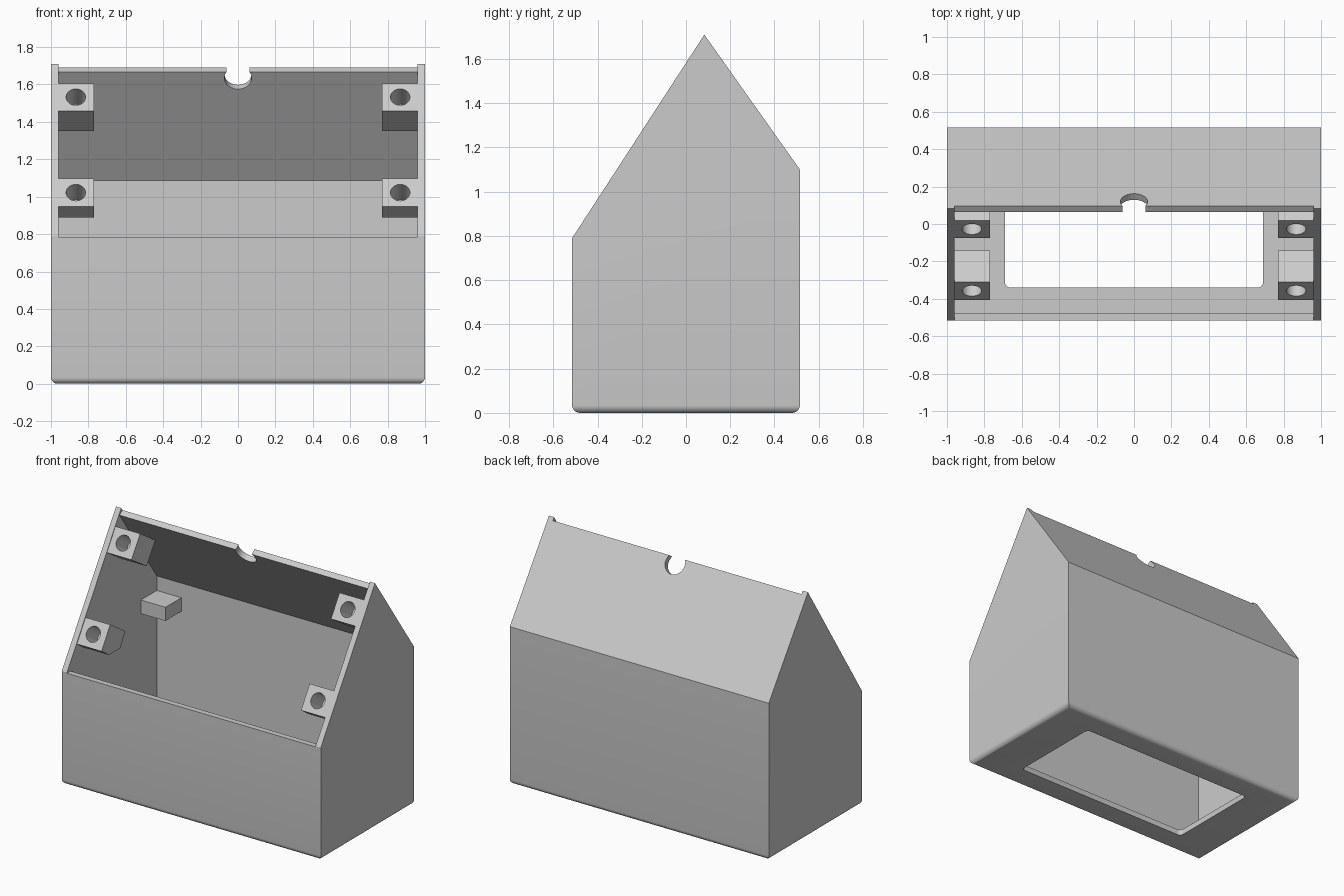
import bpy, bmesh, math
from mathutils import Vector, Matrix

if "Cube" in bpy.data.objects:
    bpy.data.objects.remove(bpy.data.objects["Cube"])

grey = bpy.data.materials.new("plain grey")
grey.diffuse_color = (0.6, 0.6, 0.6, 1)
grey.use_nodes = True
grey.node_tree.nodes["Principled BSDF"].inputs["Base Color"].default_value = grey.diffuse_color

# Directions in the side plane (x, y, z)
FRONT_DIR = Vector((0, 0.598, 0.92)).normalized()        # up the front slope
INWARD = Vector((0, FRONT_DIR.z, -FRONT_DIR.y))          # into the box from the front slope
ROOF_DIR = Vector((0, 0.432, -0.61)).normalized()        # down the back roof
ROOF_OUT = Vector((0, -ROOF_DIR.z, ROOF_DIR.y))          # outward from the back roof


def make_object(name, bm):
    bmesh.ops.recalc_face_normals(bm, faces=bm.faces)
    mesh = bpy.data.meshes.new(name)
    bm.to_mesh(mesh)
    bm.free()
    mesh.materials.append(grey)
    obj = bpy.data.objects.new(name, mesh)
    bpy.context.collection.objects.link(obj)
    return obj


def prism(profile, x0, x1):
    """Extrude a (y, z) profile from x0 to x1."""
    bm = bmesh.new()
    face = bm.faces.new([bm.verts.new((x0, y, z)) for y, z in profile])
    ext = bmesh.ops.extrude_face_region(bm, geom=[face])
    moved = [v for v in ext["geom"] if isinstance(v, bmesh.types.BMVert)]
    bmesh.ops.translate(bm, vec=(x1 - x0, 0, 0), verts=moved)
    return bm


def cylinder(center, axis, radius, depth):
    bm = bmesh.new()
    rot = axis.to_track_quat("Z", "Y").to_matrix().to_4x4()
    bmesh.ops.create_cone(bm, cap_ends=True, segments=40, radius1=radius, radius2=radius,
                          depth=depth, matrix=Matrix.Translation(center) @ rot)
    return bm


def cut(obj, bm):
    cutter = make_object("cutter", bm)
    cutter.hide_render = True
    mod = obj.modifiers.new("cut", "BOOLEAN")
    mod.operation = "DIFFERENCE"
    mod.solver = "EXACT"
    mod.object = cutter
    bpy.context.view_layer.objects.active = obj
    bpy.ops.object.modifier_apply(modifier=mod.name)
    bpy.data.objects.remove(cutter)


def smooth(obj):
    bpy.ops.object.select_all(action="DESELECT")
    obj.select_set(True)
    bpy.context.view_layer.objects.active = obj
    bpy.ops.object.shade_smooth_by_angle(angle=math.radians(30))


# Housing: solid side profile with rounded bottom edges
bm = prism([(-0.515, 0), (0.515, 0), (0.515, 1.10), (0.083, 1.71), (-0.515, 0.79)], -1, 1)
bottom = [e for e in bm.edges if all(v.co.z < 0.001 for v in e.verts)]
bmesh.ops.bevel(bm, geom=bottom, offset=0.035, segments=6, profile=0.5, affect="EDGES")
housing = make_object("housing", bm)

# Cavity, open through the front slope
cap = Vector((0, 0.083, 1.71)) + ROOF_DIR * 0.024
cap_in, cap_out = cap - ROOF_OUT * 0.04, cap + ROOF_OUT * 0.2
cut(housing, prism([(-0.475, 0.04), (0.475, 0.04), (0.475, 1.087), cap_in.yz, cap_out.yz,
                    (cap_out.y, 2.2), (-0.8, 2.2), (-0.8, 0.785), (-0.475, 0.785)], -0.96, 0.96))

# Rounded rectangular opening in the floor
bm = bmesh.new()
bmesh.ops.create_cube(bm, size=1, matrix=Matrix.Diagonal((1.38, 0.68, 0.3, 1)))
upright = [e for e in bm.edges if abs(e.verts[0].co.z - e.verts[1].co.z) > 0.1]
bmesh.ops.bevel(bm, geom=upright, offset=0.028, segments=5, profile=0.5, affect="EDGES")
cut(housing, bm)

# Cable notch at the top of the back roof
cut(housing, cylinder(cap + ROOF_DIR * 0.04, ROOF_OUT, 0.073, 0.3))
smooth(housing)

# Screw bosses and back corner blocks on both sides
upper = [(-0.075, 1.459), (0.093, 1.351), (0.188, 1.497), (0.02, 1.606)]
lower = [(-0.405, 0.947), (-0.322, 0.89), (-0.199, 0.89), (-0.142, 0.988), (-0.31, 1.097)]
block = [(0.30, 0.89), (0.48, 0.89), (0.48, 0.985), (0.30, 0.985)]
for side, s in (("left", -1), ("right", 1)):
    for level, profile in (("upper", upper), ("lower", lower)):
        boss = make_object(f"{side}_{level}_screw_boss", prism(profile, s * 0.77, s * 0.965))
        a, b = Vector((0, *profile[0])), Vector((0, *profile[-1]))
        center = (a + b) / 2 + Vector((s * 0.867, 0, 0))
        cut(boss, cylinder(center, INWARD, 0.052, 0.3))
        smooth(boss)
    make_object(f"{side}_corner_block", prism(block, s * 0.77, s * 0.965))
